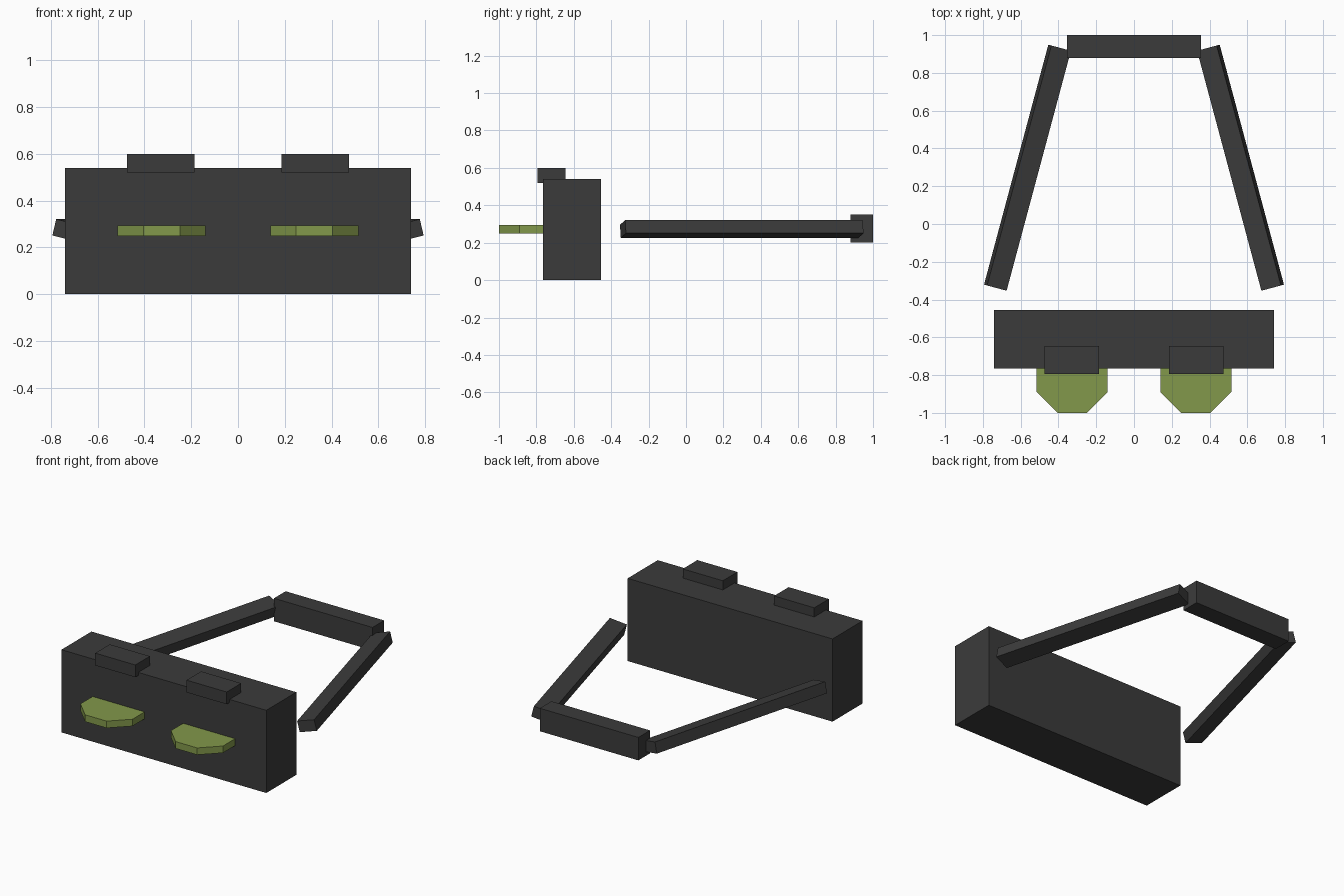
import bpy, math
from mathutils import Matrix

if "Cube" in bpy.data.objects:
    bpy.data.objects.remove(bpy.data.objects["Cube"])


def material(name, rgb):
    m = bpy.data.materials.new(name)
    m.diffuse_color = (*rgb, 1)
    m.use_nodes = True
    m.node_tree.nodes["Principled BSDF"].inputs["Base Color"].default_value = m.diffuse_color
    return m


dark = material("dark_grey", (0.044, 0.044, 0.044))
green = material("olive_green", (0.225, 0.314, 0.07))


def box(name, center, size, rotation=(0, 0, 0)):
    bpy.ops.mesh.primitive_cube_add(size=1, location=center, rotation=rotation)
    ob = bpy.context.object
    ob.name = name
    ob.data.transform(Matrix.Diagonal((*size, 1)))
    ob.data.materials.append(dark)
    return ob


# Main housing and rear strap bar
box("housing", (0, -0.61, 0.27), (1.48, 0.31, 0.54))
box("rear_bar", (0, 0.94, 0.275), (0.712, 0.12, 0.15))

for side, s in (("left", -1), ("right", 1)):
    # Block on the top front edge
    box(f"{side}_top_block", (s * 0.33, -0.72, 0.56), (0.29, 0.15, 0.08))
    # Side arm, angled inward towards the back and rolled about its length
    box(f"{side}_arm", (s * 0.564, 0.298, 0.273), (0.11, 1.315, 0.072),
        (0, -s * math.radians(13.5), s * math.radians(15)))
    # Eight-sided lens disc set into the front
    bpy.ops.mesh.primitive_cylinder_add(
        vertices=8, radius=0.188 / math.cos(math.pi / 8), depth=0.045,
        location=(s * 0.327, -0.812, 0.272), rotation=(0, 0, math.pi / 8))
    lens = bpy.context.object
    lens.name = f"{side}_lens"
    lens.data.materials.append(green)
